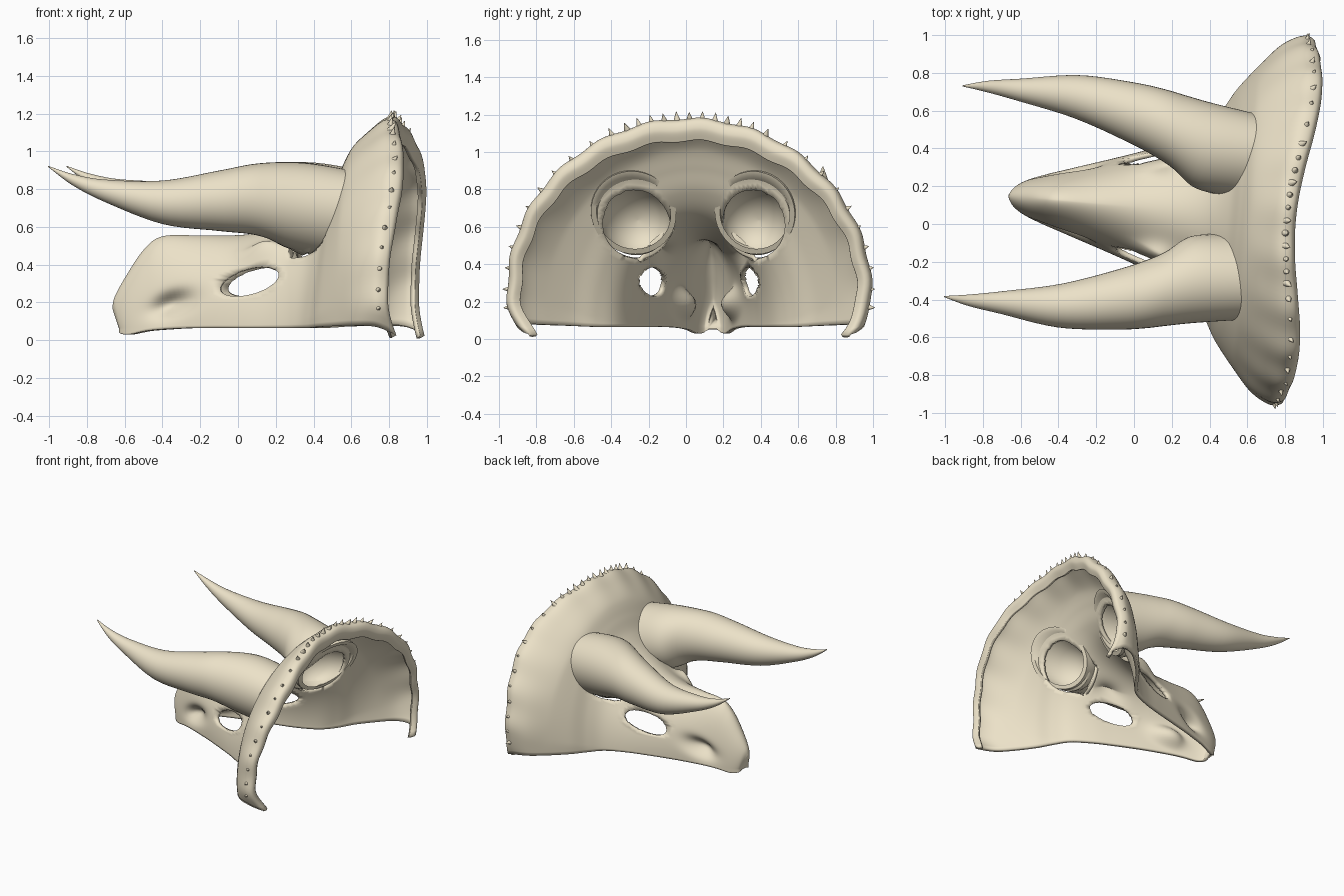
import bpy, bmesh, math
from mathutils import Vector, Matrix

if "Cube" in bpy.data.objects:
    bpy.data.objects.remove(bpy.data.objects["Cube"])

YAW = math.radians(-5)
PLACE = Matrix.Translation((0, 0.09, 0)) @ Matrix.Rotation(YAW, 4, 'Z')
BONE = bpy.data.materials.new("bone")
BONE.diffuse_color = (0.84, 0.76, 0.58, 1)
BONE.use_nodes = True
BONE.node_tree.nodes["Principled BSDF"].inputs["Base Color"].default_value = BONE.diffuse_color


def spline(keys, steps):
    """Catmull-Rom through tuples of numbers."""
    out = []
    for i in range(len(keys) - 1):
        p0, p1 = keys[max(i - 1, 0)], keys[i]
        p2, p3 = keys[i + 1], keys[min(i + 2, len(keys) - 1)]
        for k in range(steps):
            t = k / steps
            out.append([0.5 * (2 * b + (c - a) * t + (2 * a - 5 * b + 4 * c - d) * t * t
                               + (3 * b - a - 3 * c + d) * t ** 3)
                        for a, b, c, d in zip(p0, p1, p2, p3)])
    out.append(list(keys[-1]))
    return out


def make(name, bm):
    me = bpy.data.meshes.new(name)
    bm.to_mesh(me)
    bm.free()
    me.materials.append(BONE)
    ob = bpy.data.objects.new(name, me)
    bpy.context.collection.objects.link(ob)
    ob.matrix_world = PLACE
    return ob


def skin(bm, rows, closed):
    grid = [[bm.verts.new(p) for p in r] for r in rows]
    n = len(rows[0])
    for a, b in zip(grid, grid[1:]):
        for j in range(n if closed else n - 1):
            k = (j + 1) % n
            bm.faces.new((a[j], a[k], b[k], b[j]))
    return grid


def smooth(ob, angle):
    bpy.ops.object.select_all(action='DESELECT')
    ob.select_set(True)
    bpy.context.view_layer.objects.active = ob
    bpy.ops.object.shade_smooth_by_angle(angle=math.radians(angle))


def blob(x, z, cx, cz, sx, sz, tilt=0):
    c, s = math.cos(tilt), math.sin(tilt)
    u, v = (x - cx) * c + (z - cz) * s, (z - cz) * c - (x - cx) * s
    return math.exp(-(u / sx) ** 2 - (v / sz) ** 2)


def punch(bm, axes, centre, radii, tilt, keep):
    """Open an elliptical hole in the sheet and pull its edge onto the ellipse."""
    a, b = axes
    c, s = math.cos(tilt), math.sin(tilt)

    def level(v):
        p, q = v.co[a] - centre[0], v.co[b] - centre[1]
        return math.hypot((p * c + q * s) / radii[0], (q * c - p * s) / radii[1])

    inside = {v for v in bm.verts if keep(v.co) and level(v) < 1}
    edge = {w for v in inside for f in v.link_faces for w in f.verts} - inside
    for v in edge:
        k = level(v)
        for ax, o in zip(axes, centre):
            v.co[ax] = o + (v.co[ax] - o) / k
    bmesh.ops.delete(bm, geom=list(inside), context='VERTS')


def rim_bow(s, c):
    """The frill rim bows backward on both shoulders."""
    return 0.06 * (2 * s * c) ** 2 * (s > 0) - 0.02 * max(0, s) ** 8


# skull shell: arched sections from snout tip to folded frill rim
# (x at bottom, x at top, half width, height, bottom z, arch centre z, pinch)
SECTIONS = [
    (-0.63, -0.668, 0.025, 0.17, 0.05, 0.06, 1.0),
    (-0.62, -0.655, 0.06, 0.23, 0.035, 0.06, 1.0),
    (-0.57, -0.595, 0.095, 0.34, 0.03, 0.06, 1.0),
    (-0.47, -0.50, 0.135, 0.48, 0.05, 0.06, 1.1),
    (-0.35, -0.40, 0.175, 0.55, 0.06, 0.07, 1.2),
    (-0.15, -0.20, 0.24, 0.555, 0.065, 0.07, 1.2),
    (0.05, 0.05, 0.31, 0.56, 0.065, 0.07, 1.05),
    (0.20, 0.25, 0.37, 0.61, 0.065, 0.07, 1.0),
    (0.34, 0.40, 0.45, 0.69, 0.065, 0.08, 1.0),
    (0.42, 0.50, 0.55, 0.80, 0.065, 0.10, 1.0),
    (0.49, 0.56, 0.67, 0.92, 0.07, 0.14, 1.0),
    (0.60, 0.62, 0.81, 1.03, 0.075, 0.18, 1.0),
    (0.70, 0.72, 0.92, 1.12, 0.08, 0.22, 1.0),
    (0.80, 0.80, 0.975, 1.175, 0.08, 0.25, 1.0),
    (0.86, 0.86, 0.97, 1.17, 0.06, 0.25, 1.0),
    (0.88, 0.88, 0.94, 1.12, 0.05, 0.25, 1.0),
    (0.86, 0.86, 0.90, 1.06, 0.05, 0.25, 1.0),
]
COLS = 110
rows = []
for xb, xt, w, h, zb, zc, e in spline(SECTIONS, 8):
    t0 = math.asin((zb - zc) / (h - zc))
    row = []
    for j in range(COLS + 1):
        t = t0 + (math.pi - 2 * t0) * j / COLS
        c, s = math.cos(t), math.sin(t)
        side = 1 if c > 0 else -1
        y = w * side * abs(c) ** e
        z = zc + (h - zc) * s
        x = xb + (xt - xb) * max(0, s)
        rim = min(1, max(0, (x - 0.6) / 0.25))
        x += rim * rim_bow(s, c)
        # rim corners curl back and inward, rim is wavy
        curl = max(0, (0.22 - z) / 0.2) * rim
        x += 0.05 * curl ** 2
        y -= side * 0.08 * curl ** 2
        z -= 0.035 * curl ** 2
        wave = 0.007 * rim * math.sin(t * 22)
        y, z = y + wave * c, z + wave * s
        # nostril dents and flared brow ridges
        y -= side * min(0.08, abs(y) * 0.5) * blob(x, z, -0.34, 0.19, 0.11, 0.055, 0.35)
        brow = (blob(x, abs(y), 0.12, 0.27, 0.11, 0.07)
                * min(1, max(0, (z - 0.36) / 0.1)))
        y += side * 0.03 * brow
        z += 0.12 * brow
        row.append((x, y, z))
    rows.append(row)
bm = bmesh.new()
grid = skin(bm, rows, False)
bm.faces.new(grid[0][::-1])
# eye openings, and openings into the horn cavities
for sgn in (1, -1):
    punch(bm, (0, 2), (0.085, 0.31), (0.165, 0.068), 0.25, lambda p: p.y * sgn > 0.1)
    punch(bm, (1, 2), (sgn * 0.32, 0.62), (0.175, 0.185), 0, lambda p: 0.33 < p.x < 0.8)
skull = make("skull_shell", bm)
sol = skull.modifiers.new("thickness", 'SOLIDIFY')
sol.thickness, sol.offset = 0.026, -1
smooth(skull, 45)

# brow horns: (x, y, z, radius) path, ending in an open hollow base
HORN = [(-0.96, 0.56, 0.92, 0.003), (-0.83, 0.568, 0.85, 0.03), (-0.655, 0.565, 0.79, 0.06),
        (-0.353, 0.555, 0.73, 0.115), (-0.057, 0.497, 0.738, 0.16), (0.139, 0.44, 0.745, 0.19),
        (0.332, 0.36, 0.715, 0.225), (0.53, 0.325, 0.675, 0.222)]
path = spline(HORN, 6)
rings = [(x, y, z, r, max(0, (x - 0.2) / 0.33)) for x, y, z, r in path]
bx, by, bz, br, _ = rings[-1]
for dx, f in ((0.0, 0.87), (-0.08, 0.84), (-0.16, 0.72), (-0.22, 0.5), (-0.25, 0.25), (-0.26, 0.02)):
    rings.append((bx + dx, by, bz - 0.04 * (f < 0.87), br * f, 1 + dx * 2))
for sgn, name in ((1, "horn_left"), (-1, "horn_right")):
    pts = []
    for x, y, z, r, k in rings:
        ring = []
        for j in range(40):
            a = 2 * math.pi * j / 40
            oy, oz = r * math.cos(a), r * math.sin(a)
            ring.append((x + k * (0.35 * oy + 0.5 * oz), sgn * (y + oy), z + oz))
        pts.append(ring)
    bm = bmesh.new()
    grid = skin(bm, pts, True)
    bm.faces.new(grid[0])
    bm.faces.new(grid[-1])
    bmesh.ops.recalc_face_normals(bm, faces=bm.faces)
    smooth(make(name, bm), 50)


def spike(bm, pos, direction, radius, length):
    d = Vector(direction).normalized()
    m = (Matrix.Translation(Vector(pos) + d * length * 0.35)
         @ d.to_track_quat('Z', 'Y').to_matrix().to_4x4())
    bmesh.ops.create_cone(bm, cap_ends=True, segments=10, radius1=radius, radius2=0.001,
                          depth=length, matrix=m)


# spikes around the frill rim, larger and closer on the crown
bm = bmesh.new()
angles = [90 + d * s for d in (4, 8, 12, 16, 20, 25, 32, 40, 47, 54, 61, 68, 75, 82, 89, 95) for s in (1, -1)]
for i, deg in enumerate([90] + angles):
    c, s = math.cos(math.radians(deg)), math.sin(math.radians(deg))
    crown = abs(deg - 90) < 28
    spike(bm, (0.83 + rim_bow(s, c), 0.968 * c, 0.25 + 0.92 * s),
          (0.25 if i % 3 else 0.6, c, s), 0.022 if crown else 0.018, 0.06 if crown else 0.04)
smooth(make("frill_spikes", bm), 40)
